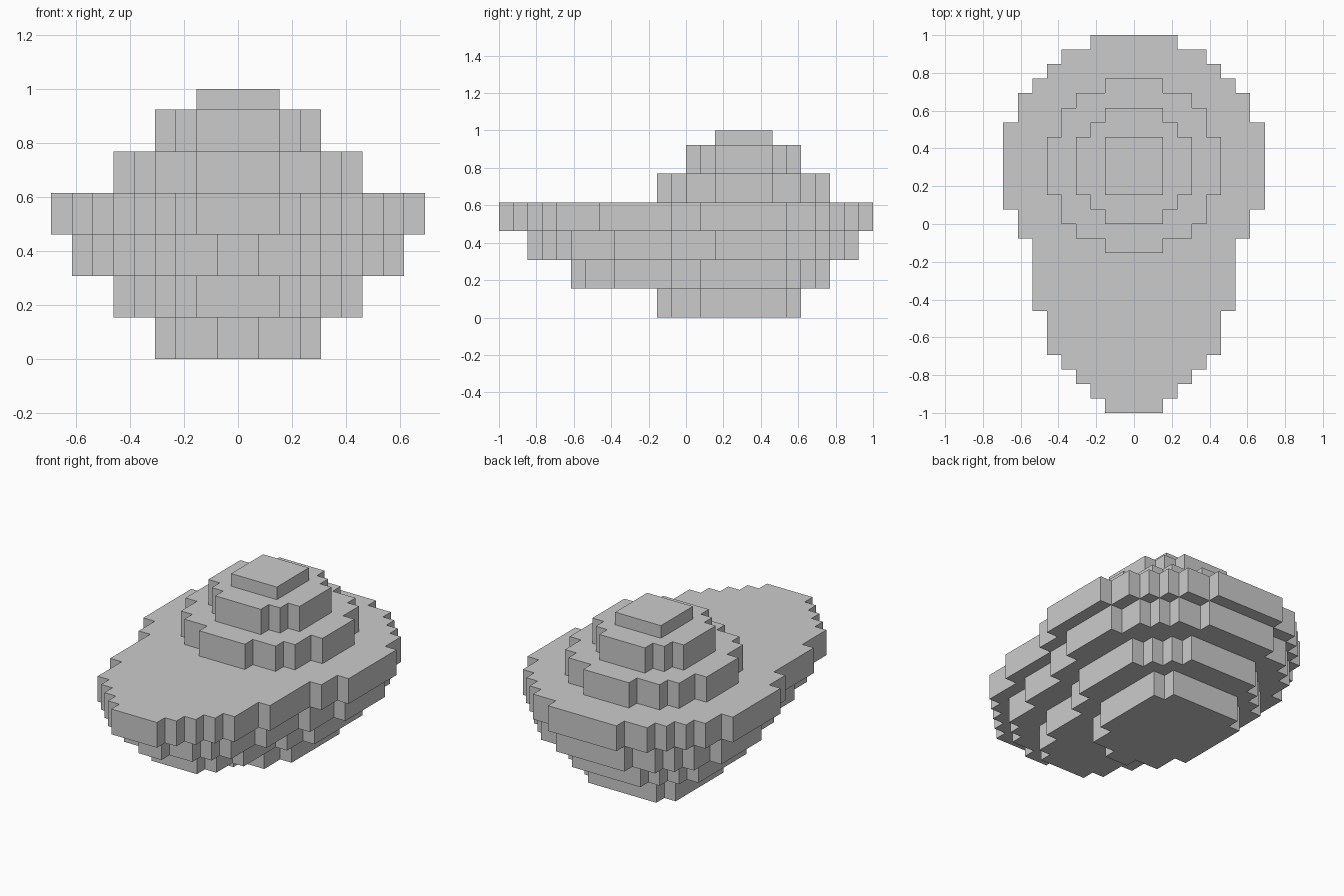
import bpy, bmesh

if "Cube" in bpy.data.objects:
    bpy.data.objects.remove(bpy.data.objects["Cube"])

U = 1 / 13  # one grid cell


def stepped_layer(name, z0, z1, steps, y_end):
    """Mirrored stair-step slab; steps = (y where the step starts, half width)."""
    right = []
    ends = [s[0] for s in steps[1:]] + [y_end]
    for (y0, w), y1 in zip(steps, ends):
        right += [(w, y0), (w, y1)]
    outline = right + [(-x, y) for x, y in reversed(right)]

    bm = bmesh.new()
    base = bm.faces.new([bm.verts.new((x * U, y * U, z0 * U)) for x, y in outline])
    top = bmesh.ops.extrude_face_region(bm, geom=[base], use_keep_orig=True)["geom"]
    bmesh.ops.translate(bm, vec=(0, 0, (z1 - z0) * U),
                        verts=[v for v in top if isinstance(v, bmesh.types.BMVert)])
    bmesh.ops.recalc_face_normals(bm, faces=bm.faces)
    mesh = bpy.data.meshes.new(name)
    bm.to_mesh(mesh)
    bm.free()
    obj = bpy.data.objects.new(name, mesh)
    bpy.context.collection.objects.link(obj)
    return obj


# Lower layers: egg shapes tapering to the front, widening upwards
stepped_layer("bottom_layer", 0, 2, [(-2, 1), (-1, 3), (1, 4), (7, 3)], 8)
stepped_layer("lower_layer", 2, 4,
              [(-8, 2), (-7, 3), (-5, 4), (-1, 5), (1, 6), (7, 5), (8, 4), (9, 3)], 10)
stepped_layer("middle_layer", 4, 6,
              [(-11, 1), (-10, 3), (-9, 4), (-8, 5), (-5, 6), (-1, 7), (2, 8),
               (7, 7), (9, 6), (10, 5), (11, 3)], 12)
stepped_layer("wide_deck", 6, 8,
              [(-13, 2), (-12, 3), (-11, 4), (-10, 5), (-9, 6), (-6, 7), (-1, 8), (1, 9),
               (7, 8), (9, 7), (10, 6), (11, 5), (12, 3)], 13)

# Dome: round tiers shrinking upwards
stepped_layer("dome_lower_tier", 8, 10,
              [(-2, 2), (-1, 4), (0, 5), (2, 6), (6, 5), (8, 4), (9, 2)], 10)
stepped_layer("dome_upper_tier", 10, 12, [(0, 2), (1, 3), (2, 4), (6, 3), (7, 2)], 8)
stepped_layer("dome_cap", 12, 13, [(2, 2)], 6)
